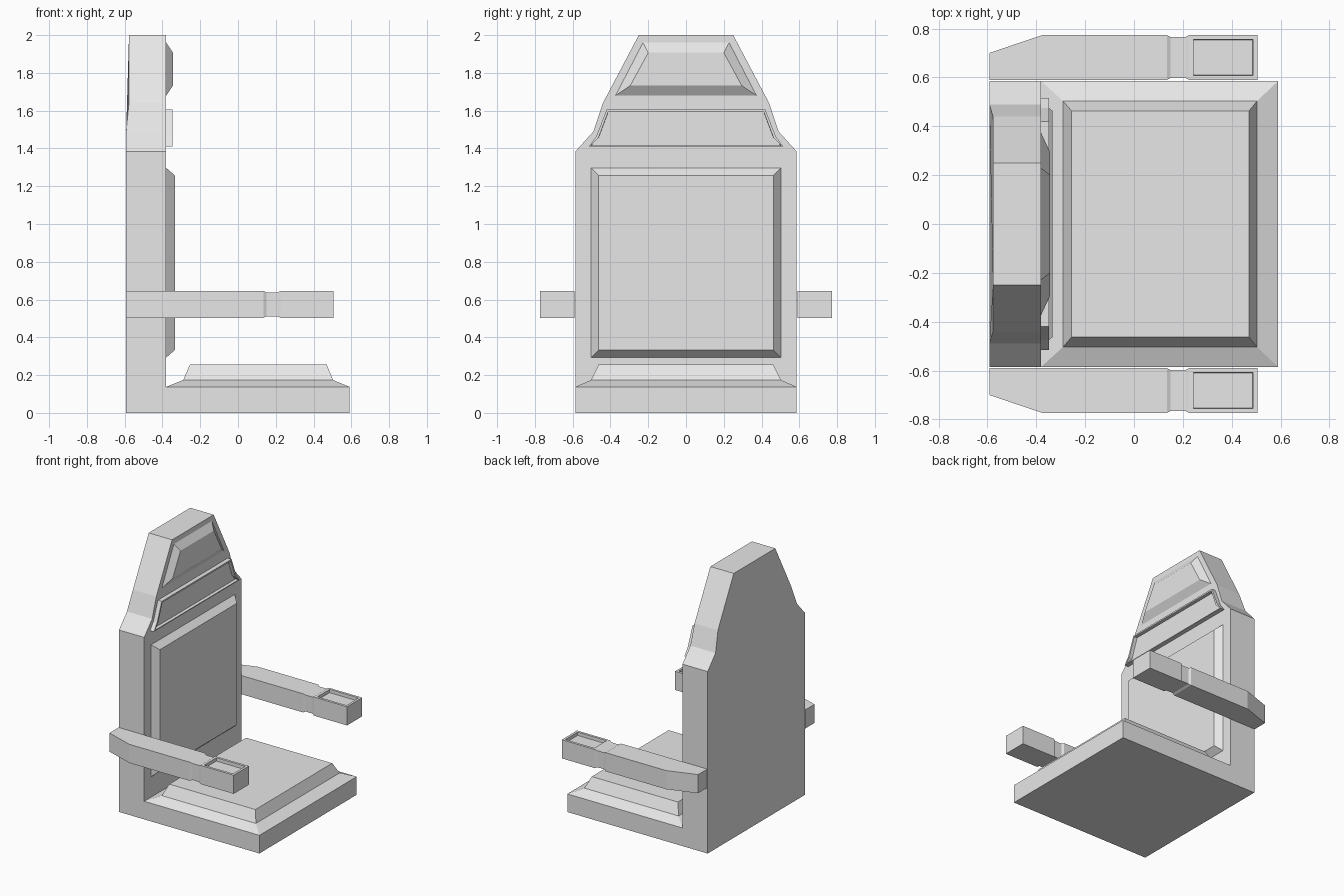
import bpy
import bmesh
from mathutils import Vector

if "Cube" in bpy.data.objects:
    bpy.data.objects.remove(bpy.data.objects["Cube"])

grey = bpy.data.materials.new("light_grey")
grey.use_nodes = True
colour = (0.8, 0.8, 0.8, 1)
grey.diffuse_color = colour
grey.node_tree.nodes["Principled BSDF"].inputs["Base Color"].default_value = colour


def loft(name, rings, recess=None):
    """Skin matching rings and cap both ends; recess = (direction, rim, depth)."""
    bm = bmesh.new()
    loops = [[bm.verts.new(p) for p in ring] for ring in rings]
    n = len(loops[0])
    for a, b in zip(loops, loops[1:]):
        for i in range(n):
            j = (i + 1) % n
            bm.faces.new((a[i], a[j], b[j], b[i]))
    bm.faces.new(loops[0])
    bm.faces.new(loops[-1])
    bmesh.ops.recalc_face_normals(bm, faces=bm.faces[:])
    if recess:
        direction, rim, depth = Vector(recess[0]), recess[1], recess[2]
        # Among the faces pointing that way, take the one furthest along x
        facing = [f for f in bm.faces if f.normal.dot(direction) > 0.99]
        face = max(facing, key=lambda f: f.calc_center_median().x)
        bmesh.ops.inset_individual(bm, faces=[face], thickness=rim)
        inner = bmesh.ops.inset_individual(bm, faces=[face], thickness=0.001)
        bmesh.ops.translate(bm, verts=face.verts[:], vec=-direction * depth)
    mesh = bpy.data.meshes.new(name)
    bm.to_mesh(mesh)
    bm.free()
    mesh.materials.append(grey)
    obj = bpy.data.objects.new(name, mesh)
    bpy.context.collection.objects.link(obj)
    return obj


def rect(x0, x1, y, z):
    """Horizontal rectangle, symmetric in y."""
    return [(x0, -y, z), (x1, -y, z), (x1, y, z), (x0, y, z)]


def upright(x, half):
    """Upright outline at x from (y, z) points of one half, bottom to top."""
    right = [(x, y, z) for y, z in half]
    return right + [(x, -y, z) for y, z in reversed(half)]


# Backrest: tapered slab whose rear steps in slightly at the head
FRONT = -0.38
outline = [(0.585, 0), (0.585, 1.385), (0.49, 1.49), (0.44, 1.64), (0.25, 2)]
rear = [(-0.577 if z > 1.5 else -0.592, y, z)
        for x, y, z in upright(0, outline)]
loft("backrest", [rear, upright(FRONT, outline)])

# Seat base with a shallow sloping shoulder
loft("seat_base", [rect(FRONT, 0.59, 0.585, 0),
                   rect(FRONT, 0.59, 0.585, 0.138),
                   rect(-0.29, 0.503, 0.503, 0.174)])

# Seat cushion
loft("seat_cushion", [rect(-0.29, 0.503, 0.503, 0.174),
                      rect(-0.255, 0.47, 0.462, 0.255)])

# Back cushion
loft("back_cushion", [upright(FRONT, [(0.503, 0.293), (0.503, 1.297)]),
                      upright(-0.334, [(0.463, 0.333), (0.463, 1.257)])])

# Neck panel with a raised rim
neck = [(0.515, 1.41), (0.475, 1.465), (0.42, 1.605)]
loft("neck_panel", [upright(FRONT, neck), upright(-0.348, neck)],
     recess=((1, 0, 0), 0.014, 0.025))

# Head cushion
loft("head_cushion", [upright(FRONT, [(0.373, 1.68), (0.228, 1.96)]),
                      upright(-0.344, [(0.295, 1.733), (0.2, 1.907)])])

# Armrests: x, outer y and narrowing of each section
sections = [(-0.592, 0.70, 0), (-0.375, 0.773, 0), (0.135, 0.773, 0),
            (0.15, 0.773, 0.008), (0.21, 0.773, 0.008), (0.225, 0.773, 0),
            (0.505, 0.773, 0)]
for name, side in (("rear_armrest", 1), ("front_armrest", -1)):
    rings = []
    for x, outer, pinch in sections:
        y0, y1 = side * (0.59 + pinch), side * (outer - pinch)
        z0, z1 = 0.503 + pinch, 0.645 - pinch
        rings.append([(x, y0, z0), (x, y1, z0), (x, y1, z1), (x, y0, z1)])
    loft(name, rings, recess=((0, 0, 1), 0.026, 0.025))
